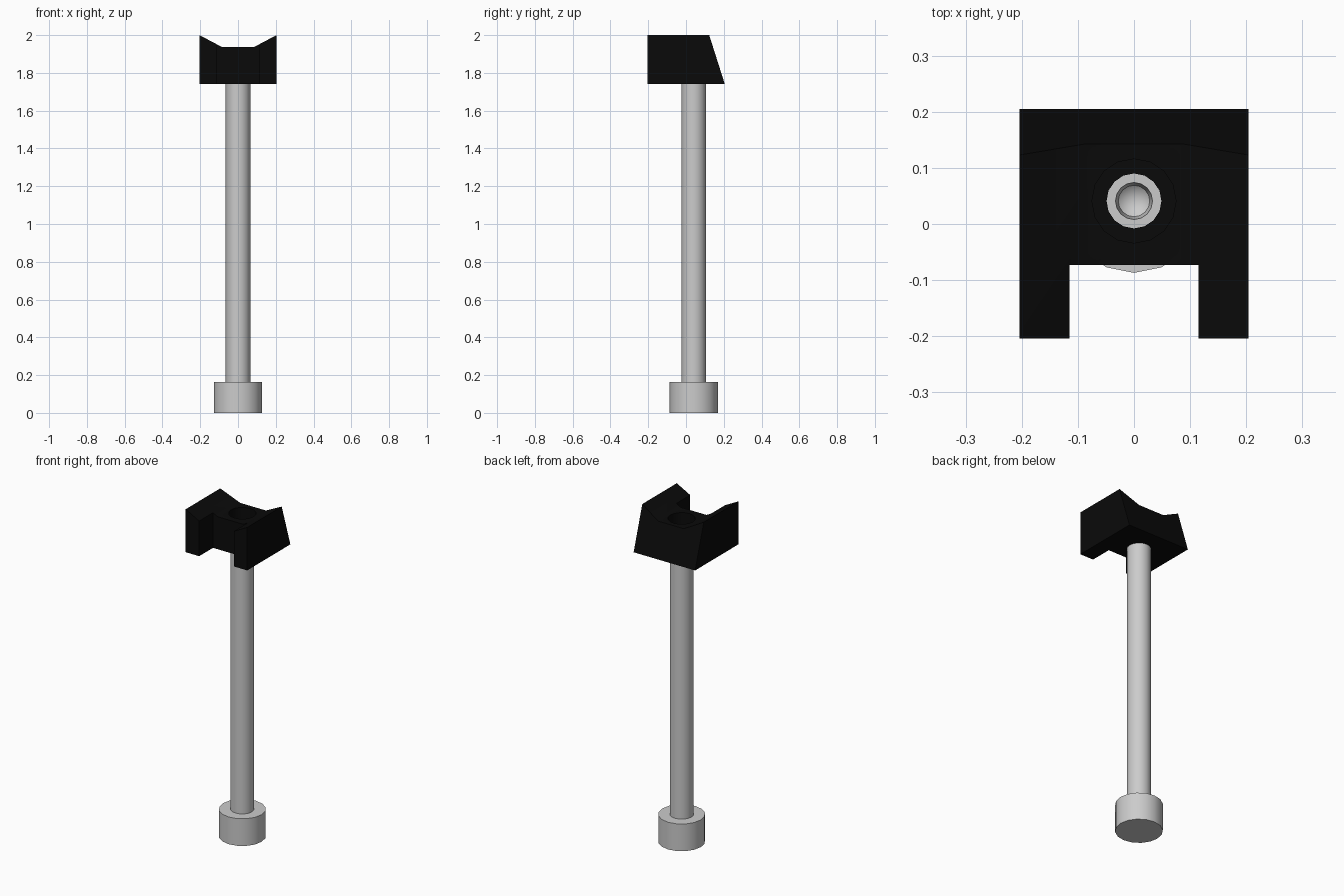
import bpy, bmesh
from math import cos, sin, pi, radians

if "Cube" in bpy.data.objects:
    bpy.data.objects.remove(bpy.data.objects["Cube"])

AXIS_Y = 0.041   # bolt axis
BASE = 1.742     # underside of the block


def make_object(name, bm):
    bmesh.ops.recalc_face_normals(bm, faces=bm.faces)
    mesh = bpy.data.meshes.new(name)
    bm.to_mesh(mesh)
    bm.free()
    ob = bpy.data.objects.new(name, mesh)
    bpy.context.collection.objects.link(ob)
    return ob


def lathe(name, profile, sides=16):
    """Revolve (radius, z) points about the bolt axis."""
    bm = bmesh.new()
    rings = []
    for r, z in profile:
        n = sides if r > 0 else 1
        rings.append([bm.verts.new((r * cos(2 * pi * i / sides),
                                    AXIS_Y + r * sin(2 * pi * i / sides), z))
                      for i in range(n)])
    for a, b in zip(rings, rings[1:]):
        for i in range(sides):
            j = (i + 1) % sides
            quad = [a[i % len(a)], a[j % len(a)], b[j % len(b)], b[i % len(b)]]
            bm.faces.new(list(dict.fromkeys(quad)))
    return make_object(name, bm)


def smooth(ob):
    bpy.ops.object.select_all(action='DESELECT')
    ob.select_set(True)
    bpy.context.view_layer.objects.active = ob
    bpy.ops.object.shade_smooth_by_angle(angle=radians(30))


def cut(ob, cutter):
    mod = ob.modifiers.new("cut", 'BOOLEAN')
    mod.operation = 'DIFFERENCE'
    mod.solver = 'EXACT'
    mod.object = cutter
    bpy.context.view_layer.objects.active = ob
    bpy.ops.object.modifier_apply(modifier=mod.name)
    bpy.data.objects.remove(cutter, do_unlink=True)


# Bolt: wide head at the bottom, long shaft, drilled centre hole at the top
bolt = lathe("bolt", [(0, 0), (0.128, 0), (0.128, 0.163), (0.065, 0.163),
                      (0.065, BASE), (0.033, BASE), (0.028, BASE - 0.05),
                      (0, BASE - 0.075)])
smooth(bolt)

# Block: dished top profile run front to back, with a sloping back face
bm = bmesh.new()
profile = [(-0.204, BASE), (0.204, BASE), (0.204, 2.0), (0.085, 1.937),
           (-0.085, 1.937), (-0.204, 2.0)]
front = [bm.verts.new((x, -0.204, z)) for x, z in profile]
back = [bm.verts.new((x, 0.205 - 0.318 * (z - BASE), z)) for x, z in profile]
bm.faces.new(front)
bm.faces.new(back)
for i in range(len(profile)):
    j = (i + 1) % len(profile)
    bm.faces.new((front[i], front[j], back[j], back[i]))
block = make_object("slotted_block", bm)

# Front slot
bpy.ops.mesh.primitive_cube_add(size=1, location=(0, -0.273, 1.87))
slot = bpy.context.object
slot.scale = (0.23, 0.4, 0.6)
bpy.context.view_layer.update()
cut(block, slot)

# Stepped bolt hole
cut(block, lathe("hole_cutter", [(0, 1.65), (0.049, 1.65), (0.049, 1.85),
                                 (0.075, 1.85), (0.075, 2.1), (0, 2.1)]))
smooth(block)

black = bpy.data.materials.new("black")
black.diffuse_color = (0.003, 0.003, 0.003, 1)
black.use_nodes = True
black.node_tree.nodes["Principled BSDF"].inputs["Base Color"].default_value = black.diffuse_color
block.data.materials.clear()
block.data.materials.append(black)
